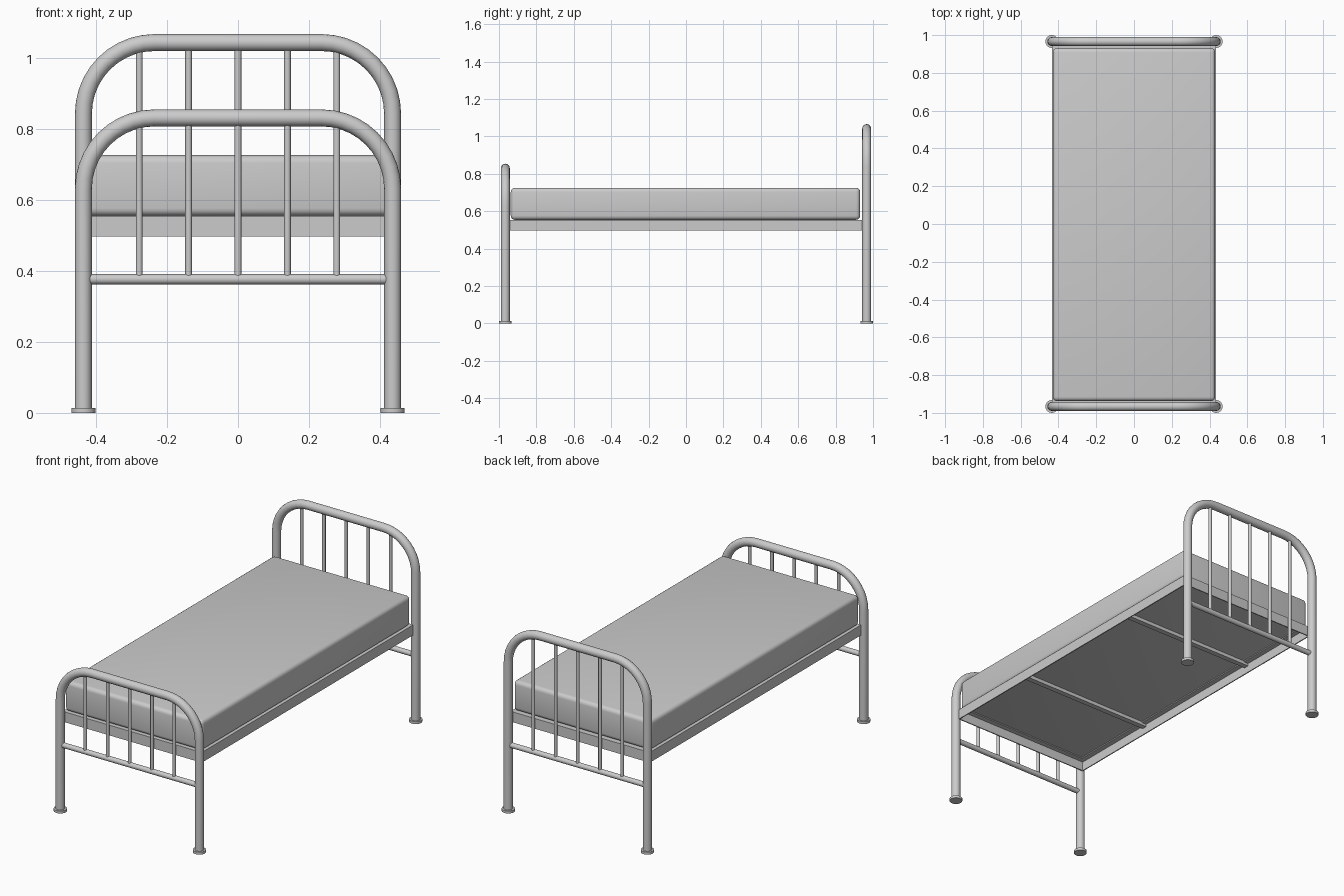
import bpy, math
from mathutils import Vector

if "Cube" in bpy.data.objects:
    bpy.data.objects.remove(bpy.data.objects["Cube"])

LEG_X, END_Y, TUBE_R, BEND_R = 0.435, 0.966, 0.0238, 0.2


def smooth(obj, angle=35):
    bpy.ops.object.select_all(action='DESELECT')
    obj.select_set(True)
    bpy.context.view_layer.objects.active = obj
    bpy.ops.object.shade_smooth_by_angle(angle=math.radians(angle))


def rod(name, a, b, r, sides=16):
    a, b = Vector(a), Vector(b)
    d = b - a
    bpy.ops.mesh.primitive_cylinder_add(vertices=sides, radius=r, depth=d.length,
                                        location=(a + b) / 2,
                                        rotation=d.to_track_quat('Z', 'Y').to_euler())
    obj = bpy.context.object
    obj.name = name
    smooth(obj)
    return obj


def box(name, x, y, z, bevel=0, segments=1):
    bpy.ops.mesh.primitive_cube_add(size=1, location=[(p[0] + p[1]) / 2 for p in (x, y, z)])
    obj = bpy.context.object
    obj.name = name
    obj.scale = [p[1] - p[0] for p in (x, y, z)]
    bpy.ops.object.transform_apply(location=False, rotation=False, scale=True)
    if bevel:
        mod = obj.modifiers.new("rounding", 'BEVEL')
        mod.width, mod.segments = bevel, segments
        bpy.ops.object.modifier_apply(modifier=mod.name)
        smooth(obj)
    return obj


def bent_tube(name, y, top):
    # upside-down U path: leg, quarter bend, top, quarter bend, leg
    cx, cz, n = LEG_X - BEND_R, top - BEND_R, 10
    right = [(cx + BEND_R * math.cos(t), cz + BEND_R * math.sin(t))
             for t in (math.pi / 2 * i / n for i in range(n + 1))]
    path = [(LEG_X, 0.005)] + right + [(-x, z) for x, z in reversed(right)] + [(-LEG_X, 0.005)]
    curve = bpy.data.curves.new(name, 'CURVE')
    curve.dimensions = '3D'
    curve.bevel_depth, curve.bevel_resolution, curve.use_fill_caps = TUBE_R, 6, True
    spline = curve.splines.new('POLY')
    spline.points.add(len(path) - 1)
    for p, (x, z) in zip(spline.points, path):
        p.co = (x, y, z, 1)
    obj = bpy.data.objects.new(name, curve)
    bpy.context.collection.objects.link(obj)
    bpy.ops.object.select_all(action='DESELECT')
    obj.select_set(True)
    bpy.context.view_layer.objects.active = obj
    bpy.ops.object.convert(target='MESH')
    smooth(bpy.context.object)


# headboard and footboard
for label, y, top in (("footboard", -END_Y, 0.83), ("headboard", END_Y, 1.042)):
    bent_tube(label + "_tube", y, top)
    rod(label + "_lower_bar", (-LEG_X, y, 0.376), (LEG_X, y, 0.376), 0.0145)
    for i in range(-2, 3):
        rod(label + "_spindle", (i * 0.139, y, 0.376), (i * 0.139, y, top - 0.005), 0.0095, 12)
    for s in (-1, 1):
        box_foot = rod(label + "_foot_cap", (s * LEG_X, y, 0), (s * LEG_X, y, 0.014), 0.034, 24)

# angle-iron bed frame: upright plates with an inward top flange
FX, FY, Z0, Z1, T, W = 0.435, 0.945, 0.496, 0.554, 0.006, 0.035
for s in (-1, 1):
    def span(a, b):
        return sorted((s * a, s * b))
    box("side_rail", span(FX - T, FX), (-FY, FY), (Z0, Z1))
    box("side_rail_flange", span(FX - W, FX - T), (-FY + T, FY - T), (Z1 - T, Z1))
    box("end_rail", (-FX + T, FX - T), span(FY - T, FY), (Z0, Z1))
    box("end_rail_flange", (-FX + W, FX - W), span(FY - W, FY - T), (Z1 - T, Z1))
    box("cross_bar", (-FX + T, FX - T), span(0.41, 0.44), (Z1 - 0.02, Z1))

# mattress
box("mattress", (-0.43, 0.43), (-0.937, 0.931), (Z1, 0.725), 0.022, 4)
